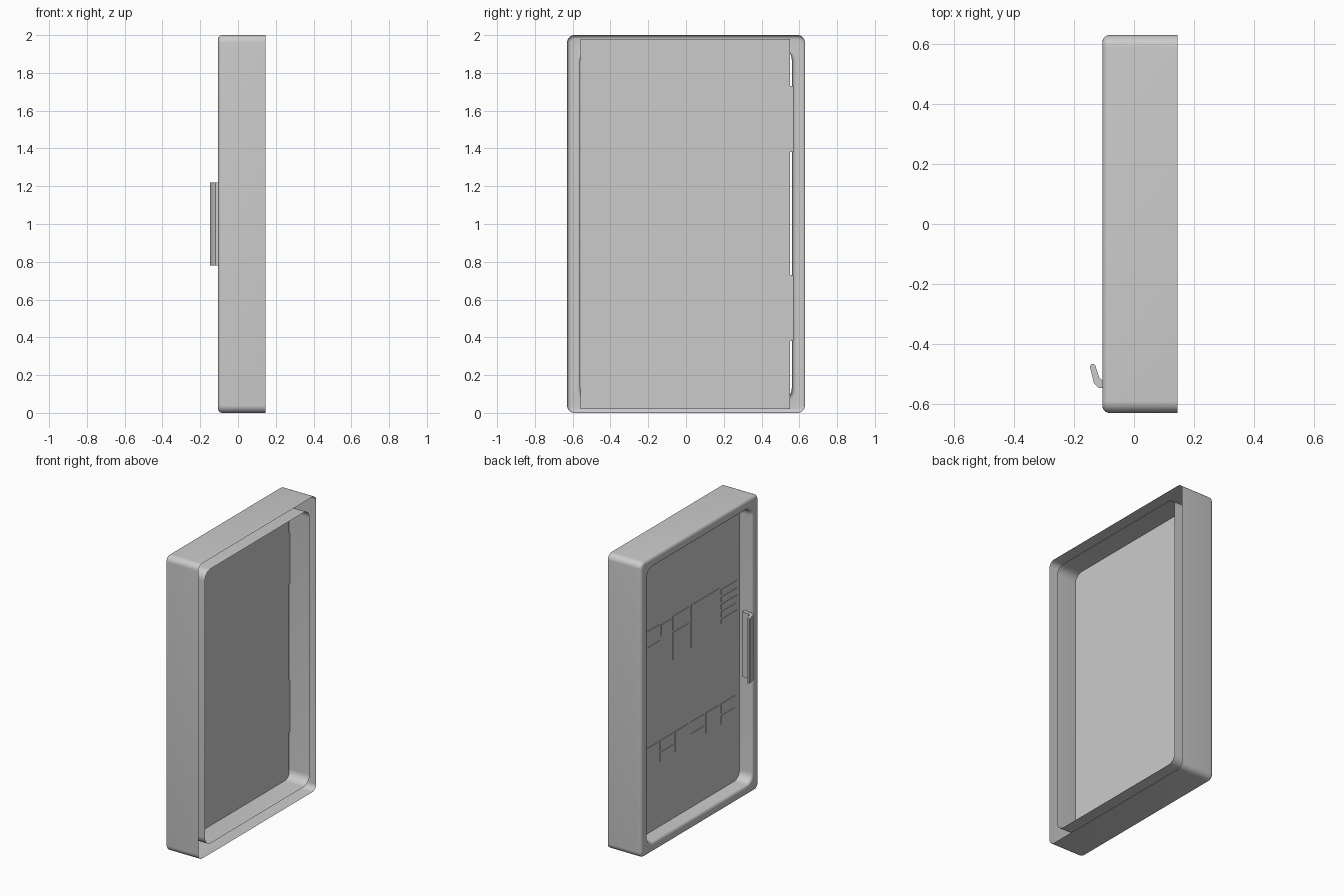
import bpy, bmesh, math

if "Cube" in bpy.data.objects:
    bpy.data.objects.remove(bpy.data.objects["Cube"])


def add_object(name, bm, smooth=False):
    bmesh.ops.recalc_face_normals(bm, faces=bm.faces[:])
    mesh = bpy.data.meshes.new(name)
    bm.to_mesh(mesh)
    bm.free()
    ob = bpy.data.objects.new(name, mesh)
    bpy.context.collection.objects.link(ob)
    if smooth:
        bpy.ops.object.select_all(action='DESELECT')
        ob.select_set(True)
        bpy.context.view_layer.objects.active = ob
        bpy.ops.object.shade_smooth_by_angle(angle=math.radians(35))
    return ob


def box(name, x0, x1, y0, y1, z0, z1):
    bm = bmesh.new()
    bmesh.ops.create_cube(bm, size=1)
    for v in bm.verts:
        v.co = ((x0 + x1) / 2 + v.co.x * (x1 - x0),
                (y0 + y1) / 2 + v.co.y * (y1 - y0),
                (z0 + z1) / 2 + v.co.z * (z1 - z0))
    return add_object(name, bm)


def rounded_loop(bm, x, inset, r, seg=8):
    """Rounded rectangle in the YZ plane, inset from the outer outline."""
    hy, hz = 0.63 - inset - r, 1.0 - inset - r
    verts = []
    for q, (sy, sz) in enumerate([(1, 1), (-1, 1), (-1, -1), (1, -1)]):
        for i in range(seg + 1):
            a = math.pi / 2 * (q + i / seg)
            verts.append(bm.verts.new((x, sy * hy + r * math.cos(a),
                                       1 + sz * hz + r * math.sin(a))))
    return verts


# Window frame: open-backed shell, rounded front edges, inner sleeve
BACK, FRONT, WALL, F = 0.145, -0.105, 0.07, 0.022
profile = [(BACK, 0.0, 0.04)]
for i in range(6):
    a = math.pi / 2 * i / 5
    inset = F * (1 - math.cos(a))
    profile.append((FRONT + F * (1 - math.sin(a)), inset, 0.04 - inset))
for i in range(6):
    a = math.pi / 2 * i / 5
    profile.append((FRONT + F * (1 - math.cos(a)), WALL - F * (1 - math.sin(a)),
                    0.06 + F * (1 - math.sin(a))))
profile.append((BACK, WALL, 0.06))
bm = bmesh.new()
loops = [rounded_loop(bm, *p) for p in profile]
for a, b in zip(loops, loops[1:]):
    n = len(a)
    for i in range(n):
        j = (i + 1) % n
        bm.faces.new((a[i], a[j], b[j], b[i]))
add_object("frame_shell", bm, True)

# Recessed door panel
box("door_panel", -0.01, -0.002, -0.558, 0.55, 0.02, 1.98)

# Hinges on the side opposite the handle
for i, z in enumerate((0.38, 1.38)):
    box(f"hinge_{i + 1}", -0.09, -0.004, 0.545, 0.568, z, z + 0.35)


# Flat inset tiles on the panel front
def tile(name, y0, y1, z0, z1):
    box(name, -0.013, -0.009, y0, y1, z0, z1)


for i in range(5):
    z = 1.19 + i * 0.05
    tile(f"vent_bar_{i + 1}", -0.53, -0.36, z, z + 0.033)
tile("large_tile", -0.34, -0.04, 1.15, 1.44)
for i, (y0, y1) in enumerate([(-0.01, 0.16), (0.30, 0.47)]):
    tile(f"upper_tile_{i + 1}", y0, y1, 1.35, 1.44)
    tile(f"middle_tile_{i + 1}", y0, y1, 1.15, 1.33)
tile("small_tile", 0.18, 0.28, 1.35, 1.43)
for i in range(6):
    y1 = -0.36 + i * 0.164
    y0 = y1 - 0.145
    if i % 2:
        tile(f"lower_tall_tile_{i}", y0, y1, 0.51, 0.65)
    else:
        tile(f"lower_top_tile_{i}", y0, y1, 0.585, 0.65)
        tile(f"lower_bottom_tile_{i}", y0, y1, 0.51, 0.57)

# Handle: bent strip extruded along z
outline = [(-0.05, -0.558), (-0.05, -0.53), (-0.102, -0.526), (-0.116, -0.512),
           (-0.129, -0.472), (-0.135, -0.466), (-0.143, -0.468), (-0.147, -0.476),
           (-0.134, -0.53), (-0.118, -0.546), (-0.104, -0.548)]
bm = bmesh.new()
face = bm.faces.new([bm.verts.new((x, y, 0.78)) for x, y in outline])
ext = bmesh.ops.extrude_face_region(bm, geom=[face])
bmesh.ops.translate(bm, vec=(0, 0, 0.44),
                    verts=[g for g in ext["geom"] if isinstance(g, bmesh.types.BMVert)])
add_object("handle", bm, True)
